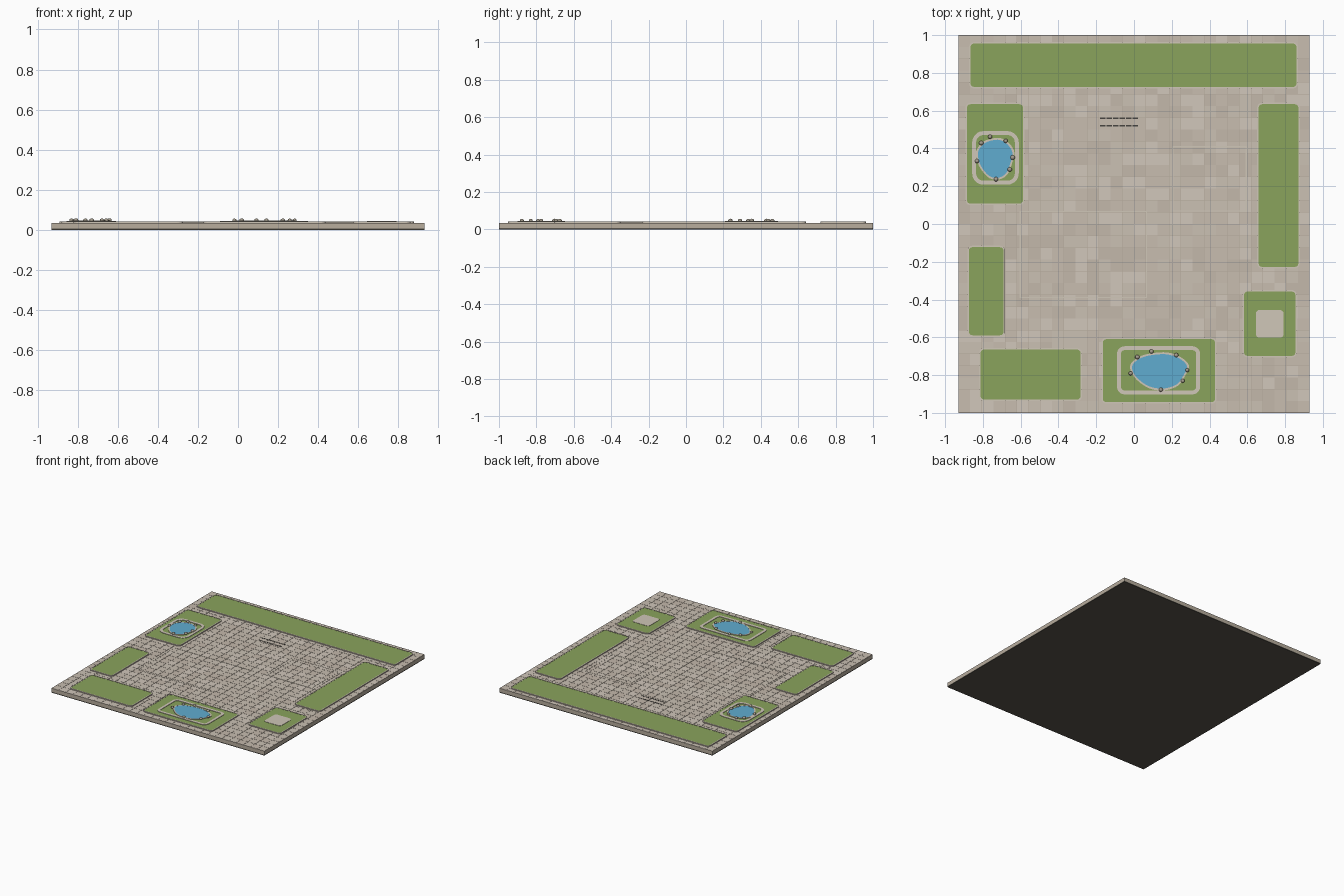
import bpy, bmesh, math, random
from mathutils import Matrix

if "Cube" in bpy.data.objects:
    bpy.data.objects.remove(bpy.data.objects["Cube"])

random.seed(4)


def material(name, r, g, b):
    m = bpy.data.materials.new(name)
    m.diffuse_color = [((c / 255 + 0.055) / 1.055) ** 2.4 for c in (r, g, b)] + [1]
    m.use_nodes = True
    m.node_tree.nodes["Principled BSDF"].inputs["Base Color"].default_value = m.diffuse_color
    return m


GRASS = material("grass", 138, 163, 92)
KERB = material("kerb_stone", 208, 199, 184)
GROUT = material("grout", 184, 173, 158)
DARK = material("dark_base", 88, 84, 76)
WATER = material("water", 96, 172, 208)
ROCK = material("rock", 165, 157, 142)
IRON = material("iron", 70, 68, 64)
TILES = [material("tile_%d" % i, *c) for i, c in enumerate(
    [(200, 189, 176), (203, 193, 180), (196, 184, 171), (209, 199, 187)])]


def finish(name, bm, mats):
    bmesh.ops.recalc_face_normals(bm, faces=bm.faces)
    me = bpy.data.meshes.new(name)
    bm.to_mesh(me)
    bm.free()
    for m in mats:
        me.materials.append(m)
    ob = bpy.data.objects.new(name, me)
    bpy.context.collection.objects.link(ob)
    return ob


def rounded(x0, x1, y0, y1, r, n=5):
    """Outline of a rounded rectangle."""
    pts = []
    for cx, cy, a in ((x1 - r, y1 - r, 0), (x0 + r, y1 - r, 90),
                      (x0 + r, y0 + r, 180), (x1 - r, y0 + r, 270)):
        for i in range(n + 1):
            t = math.radians(a + 90 * i / n)
            pts.append((cx + r * math.cos(t), cy + r * math.sin(t)))
    return pts


def prism(name, pts, z0, z1, mat):
    bm = bmesh.new()
    lo = [bm.verts.new((x, y, z0)) for x, y in pts]
    hi = [bm.verts.new((x, y, z1)) for x, y in pts]
    bm.faces.new(lo[::-1])
    bm.faces.new(hi)
    for i in range(len(pts)):
        j = (i + 1) % len(pts)
        bm.faces.new((lo[i], lo[j], hi[j], hi[i]))
    return finish(name, bm, [mat])


def ring(name, outer, inner, z0, z1, mat):
    bm = bmesh.new()
    loops = [[bm.verts.new((x, y, z)) for x, y in p]
             for p, z in ((outer, z0), (outer, z1), (inner, z1), (inner, z0))]
    n = len(outer)
    for k in range(4):
        a, b = loops[k], loops[(k + 1) % 4]
        for i in range(n):
            j = (i + 1) % n
            bm.faces.new((a[i], a[j], b[j], b[i]))
    return finish(name, bm, [mat])


def rect_ring(name, x0, x1, y0, y1, r, w, z0, z1, mat):
    return ring(name, rounded(x0, x1, y0, y1, r),
                rounded(x0 + w, x1 - w, y0 + w, y1 - w, max(r - w, 0.001)), z0, z1, mat)


def rect(x0, x1, y0, y1):
    return [(x0, y0), (x1, y0), (x1, y1), (x0, y1)]


def add_box(bm, x0, x1, y0, y1, z0, z1):
    mat = Matrix.Translation(((x0 + x1) / 2, (y0 + y1) / 2, (z0 + z1) / 2))
    mat = mat @ Matrix.Diagonal((x1 - x0, y1 - y0, z1 - z0, 1))
    vs = bmesh.ops.create_cube(bm, size=1, matrix=mat)["verts"]
    return {f for v in vs for f in v.link_faces}


# Slab: dark underside and paved body
W, H, TOP = 0.93, 1.0, 0.035
prism("base_slab", rect(-W, W, -H, H), 0, 0.007, DARK)
prism("paving_bed", rect(-W, W, -H, H), 0.007, TOP - 0.0015, GROUT)

# Paving tiles in mixed shades
bm = bmesh.new()
NX, NY, GAP = 30, 32, 0.0008
sx, sy = 2 * W / NX, 2 * H / NY
for i in range(NX):
    for j in range(NY):
        x, y = -W + i * sx, -H + j * sy
        shade = random.choices(range(4), (5, 4, 3, 2))[0]
        for f in add_box(bm, x + GAP, x + sx - GAP, y + GAP, y + sy - GAP, TOP - 0.003, TOP):
            f.material_index = shade
finish("paving_tiles", bm, TILES)

# Raised lawns with stone kerbs
BEDS = {
    "back": (-0.873, 0.868, 0.718, 0.963),
    "left_pond": (-0.892, -0.58, 0.10, 0.642),
    "right": (0.652, 0.878, -0.235, 0.642),
    "left": (-0.882, -0.683, -0.597, -0.115),
    "front_left": (-0.82, -0.275, -0.937, -0.657),
    "front_pond": (-0.173, 0.437, -0.951, -0.602),
    "right_square": (0.575, 0.862, -0.706, -0.35),
}
for name, (x0, x1, y0, y1) in BEDS.items():
    k = 0.008
    rect_ring(name + "_kerb", x0, x1, y0, y1, 0.026, k, 0.03, 0.0425, KERB)
    prism(name + "_lawn", rounded(x0 + k, x1 - k, y0 + k, y1 - k, 0.018), 0.03, 0.0415, GRASS)

# Stone pad on the square lawn
prism("stone_pad", rounded(0.645, 0.792, -0.602, -0.455, 0.02), 0.038, 0.0435, KERB)

# Ponds: unit outline, smoothed by a closed spline
SHAPE = [(-1, .38), (-.7, .77), (-.3, .95), (.27, 1), (.75, .74), (1.02, .3),
         (.9, -.2), (.65, -.75), (.2, -1), (-.3, -.93), (-.7, -.57), (-.96, -.1)]
ROCKS = [(-1.07, -.12), (-.82, .84), (-.3, 1.17), (.62, .95), (1.03, .07), (.86, -.56), (.05, -1.08)]


def spline(pts, n=4):
    out = []
    for i in range(len(pts)):
        p = [pts[(i + k - 1) % len(pts)] for k in range(4)]
        for s in range(n):
            t = s / n
            out.append(tuple(0.5 * (2 * b + (c - a) * t + (2 * a - 5 * b + 4 * c - d) * t * t
                                    + (3 * b - a - 3 * c + d) * t ** 3)
                             for a, b, c, d in zip(*p)))
    return out


def pond(name, cx, cy, rx, ry, path, r):
    rect_ring(name + "_path", *path, r, 0.021, 0.038, 0.0445, KERB)
    unit = spline(SHAPE)

    def outline(e):
        return [(cx + x * (rx + e), cy + y * (ry + e)) for x, y in unit]
    ring(name + "_rim", outline(0.01), outline(0), 0.038, 0.0455, KERB)
    prism(name + "_water", outline(0), 0.038, 0.0445, WATER)
    bm = bmesh.new()
    for x, y in ROCKS:
        s = random.uniform(0.9, 1.1)
        bmesh.ops.create_icosphere(
            bm, subdivisions=2, radius=0.0115 * s,
            matrix=Matrix.Translation((cx + x * rx, cy + y * ry, 0.0475))
            @ Matrix.Diagonal((1, 1, 0.8, 1)))
    for f in bm.faces:
        f.smooth = True
    finish(name + "_rocks", bm, [ROCK])


pond("front_pond", 0.135, -0.78, 0.143, 0.09, (-0.09, 0.35, -0.902, -0.647), 0.04)
pond("left_pond", -0.735, 0.345, 0.09, 0.1, (-0.857, -0.61, 0.208, 0.492), 0.06)

# Thin pale outlines inlaid in the paving
rect_ring("large_inlay", -0.605, 0.07, -0.393, 0.07, 0.003, 0.007, 0.03, 0.0362, KERB)
rect_ring("small_inlay", 0.203, 0.597, 0.065, 0.413, 0.003, 0.007, 0.03, 0.0362, KERB)

# Drain: two rows of dark slots
bm = bmesh.new()
for y in (0.519, 0.561):
    for i in range(6):
        x = -0.18 + i * 0.0345
        add_box(bm, x, x + 0.029, y - 0.004, y + 0.004, 0.03, 0.0365)
finish("drain_slots", bm, [IRON])
